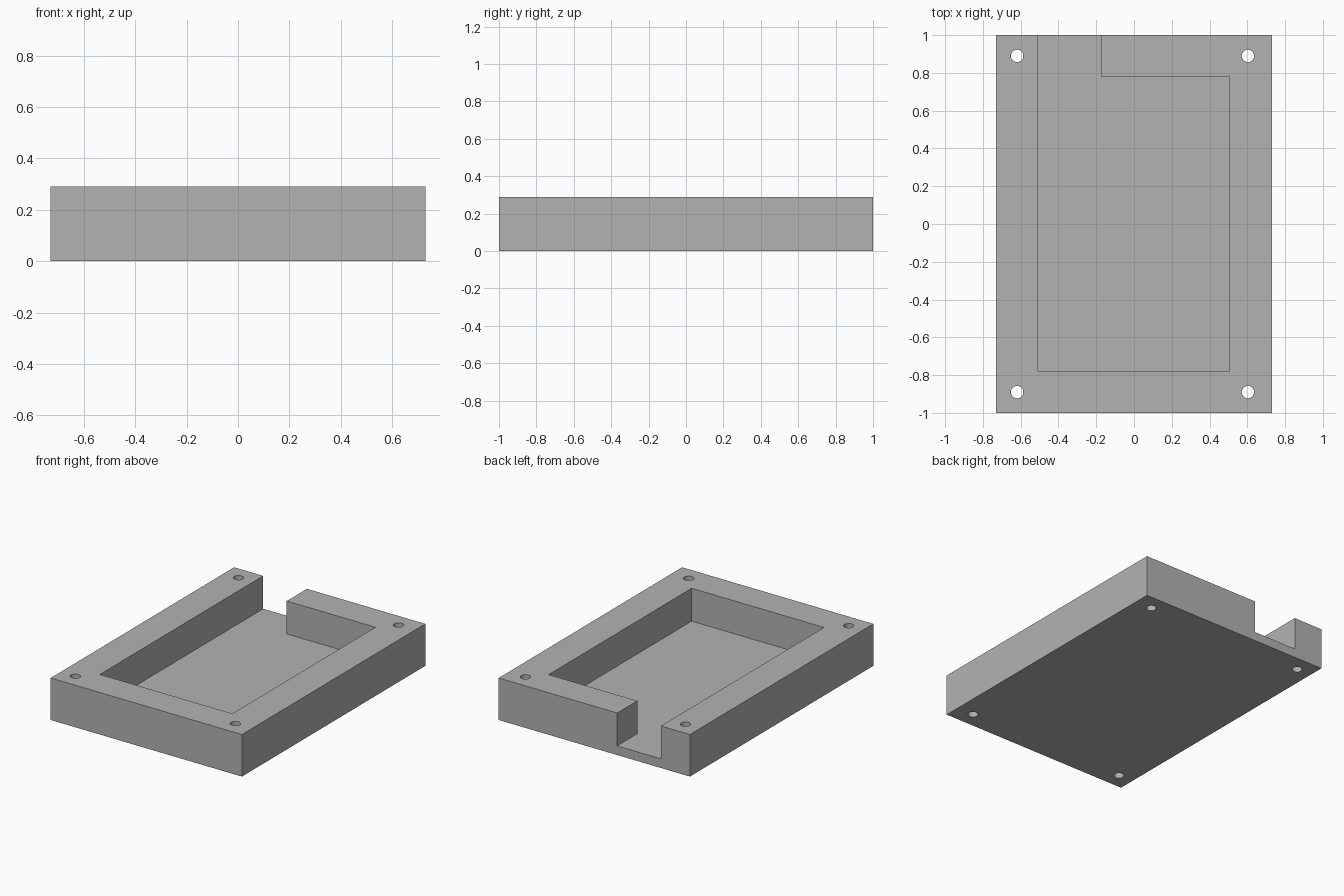
import bpy
import bmesh

cube = bpy.data.objects.get("Cube")
if cube:
    bpy.data.objects.remove(cube, do_unlink=True)

HALF_X, HALF_Y, HEIGHT, FLOOR = 0.73, 1.0, 0.29, 0.063

grey = bpy.data.materials.new("plain grey")
grey.use_nodes = True
colour = (0.45, 0.45, 0.45, 1)
grey.diffuse_color = colour
grey.node_tree.nodes["Principled BSDF"].inputs["Base Color"].default_value = colour


def prism(name, outline, bottom, top):
    """Extrude a flat counter-clockwise outline between two heights."""
    bm = bmesh.new()
    face = bm.faces.new([bm.verts.new((x, y, bottom)) for x, y in outline])
    grown = bmesh.ops.extrude_face_region(bm, geom=[face])["geom"]
    verts = [v for v in grown if isinstance(v, bmesh.types.BMVert)]
    bmesh.ops.translate(bm, verts=verts, vec=(0, 0, top - bottom))
    bmesh.ops.recalc_face_normals(bm, faces=bm.faces)
    mesh = bpy.data.meshes.new(name)
    bm.to_mesh(mesh)
    bm.free()
    mesh.materials.append(grey)
    obj = bpy.data.objects.new(name, mesh)
    bpy.context.collection.objects.link(obj)
    return obj


def cut(target, cutter):
    """Subtract the cutter from the target, then discard it."""
    cutter.hide_render = True
    mod = target.modifiers.new("cut", "BOOLEAN")
    mod.operation = "DIFFERENCE"
    mod.solver = "EXACT"
    mod.object = cutter
    bpy.context.view_layer.objects.active = target
    bpy.ops.object.modifier_apply(modifier=mod.name)
    bpy.data.objects.remove(cutter, do_unlink=True)


# Solid block
tray = prism("enclosure_tray", [(-HALF_X, -HALF_Y), (HALF_X, -HALF_Y),
                                (HALF_X, HALF_Y), (-HALF_X, HALF_Y)], 0, HEIGHT)

# Pocket with a channel opening through the back wall
left, right, end, notch = -0.508, 0.503, 0.78, -0.174
pocket = prism("pocket_cutter", [(left, -end), (right, -end), (right, end),
                                 (notch, end), (notch, 1.2), (left, 1.2)], FLOOR, 0.5)
cut(tray, pocket)

# Screw holes through the four corners
for x in (-0.619, 0.603):
    for y in (-0.89, 0.89):
        bpy.ops.mesh.primitive_cylinder_add(vertices=16, radius=0.033, depth=1,
                                            location=(x, y, HEIGHT / 2))
        hole = bpy.context.object
        hole.name = "hole_cutter"
        hole.data.materials.append(grey)
        cut(tray, hole)
